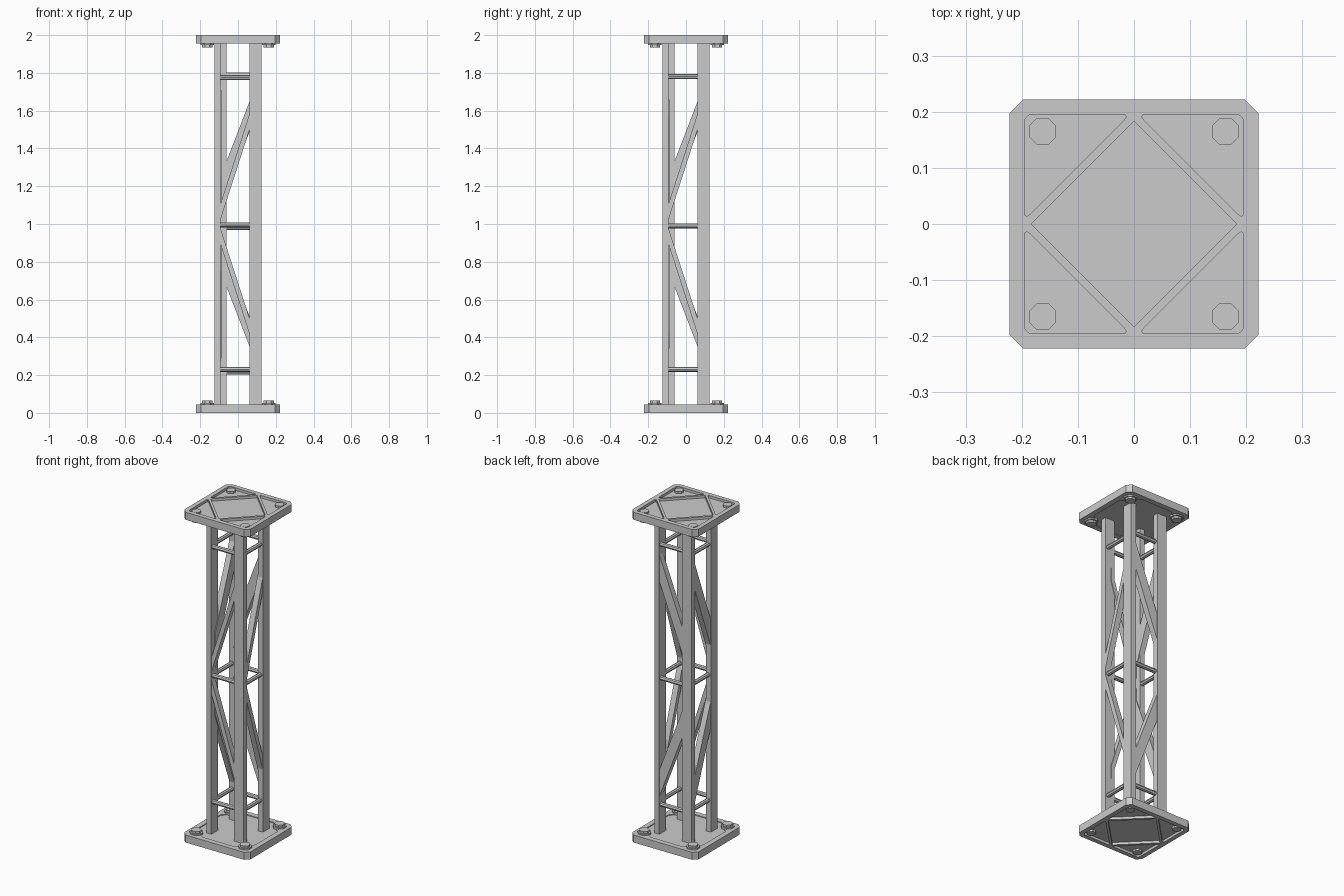
import bpy, bmesh, math
from mathutils import Vector, Matrix

if "Cube" in bpy.data.objects:
    bpy.data.objects.remove(bpy.data.objects["Cube"])


def prism(bm, pts, z0, z1):
    """Extruded polygon (counter-clockwise points)."""
    lo = [bm.verts.new((x, y, z0)) for x, y in pts]
    hi = [bm.verts.new((x, y, z1)) for x, y in pts]
    bm.faces.new(lo[::-1])
    bm.faces.new(hi)
    n = len(pts)
    for i in range(n):
        bm.faces.new((lo[i], lo[(i + 1) % n], hi[(i + 1) % n], hi[i]))


def box(bm, x0, x1, y0, y1, z0, z1):
    prism(bm, [(x0, y0), (x1, y0), (x1, y1), (x0, y1)], z0, z1)


def ring(r, n, cx=0, cy=0):
    return [(cx + r * math.cos(math.tau * (i + .5) / n),
             cy + r * math.sin(math.tau * (i + .5) / n)) for i in range(n)]


def rounded(pts, d):
    out = []
    for i, p in enumerate(pts):
        p = Vector(p)
        a = p + (Vector(pts[i - 1]) - p).normalized() * d
        b = p + (Vector(pts[(i + 1) % len(pts)]) - p).normalized() * d
        for t in (0, .33, .67, 1):
            out.append(tuple(a * (1 - t) ** 2 + p * 2 * t * (1 - t) + b * t * t))
    return out


def make(name, bm, mirror=False):
    """Object from bmesh; mirror copies it across the mid height z = 1."""
    if mirror:
        bmesh.ops.translate(bm, vec=(0, 0, -1), verts=bm.verts)
    bmesh.ops.recalc_face_normals(bm, faces=bm.faces)
    me = bpy.data.meshes.new(name)
    bm.to_mesh(me)
    bm.free()
    ob = bpy.data.objects.new(name, me)
    bpy.context.collection.objects.link(ob)
    if mirror:
        ob.location.z = 1
    return ob


def add_mirror(ob):
    m = ob.modifiers.new("mirror", 'MIRROR')
    m.use_axis = (False, False, True)
    m.use_mirror_merge = False


def octagon(h, c):
    return [(h - c, -h), (h, c - h), (h, h - c), (h - c, h),
            (c - h, h), (-h, h - c), (-h, c - h), (c - h, -h)]


# End plates with a diamond pocket and four corner pockets
T = 0.045
bm = bmesh.new()
prism(bm, octagon(.222, .025), 0, T)
plate = make("end_plates", bm, True)

bm = bmesh.new()
prism(bm, [(.183, 0), (0, .183), (-.183, 0), (0, -.183)], -.02, .015)
for sx in (1, -1):
    for sy in (1, -1):
        tri = [(.195 * sx, .008 * sy), (.195 * sx, .195 * sy), (.008 * sx, .195 * sy)]
        prism(bm, rounded(tri, .014), -.02, .015)
prism(bm, octagon(.19, .085), T - .005, T + .02)
cutter = make("pocket_cutter", bm, True)
cutter.hide_render = True

b = plate.modifiers.new("pockets", 'BOOLEAN')
b.operation = 'DIFFERENCE'
b.solver = 'EXACT'
b.object = cutter
bpy.context.view_layer.objects.active = plate
bpy.ops.object.modifier_apply(modifier=b.name)
bpy.data.objects.remove(cutter)
add_mirror(plate)

# Corner bolts: octagonal head in the pocket, washer and nut on the inner side
bm = bmesh.new()
for sx in (1, -1):
    for sy in (1, -1):
        x, y = .163 * sx, .165 * sy
        prism(bm, ring(.026, 8, x, y), .003, .02)
        prism(bm, ring(.038, 8, x, y), T - .005, T + .008)
        prism(bm, ring(.029, 8, x, y), T + .006, T + .02)
add_mirror(make("corner_bolts", bm, True))

# Flat-bar legs in a pinwheel
for i, name in enumerate(("front_right", "back_right", "back_left", "front_left")):
    bm = bmesh.new()
    box(bm, .06, .125, -.125, -.092, T - .015, 2 - T + .015)
    bmesh.ops.rotate(bm, verts=bm.verts, matrix=Matrix.Rotation(i * math.pi / 2, 3, 'Z'))
    make("leg_" + name, bm)


# Diagonal braces: side profile (u, z), extruded across the face depth
def brace(name, prof, depth, axis):
    bm = bmesh.new()
    prism(bm, prof, depth - .0175, depth + .0175)
    for v in bm.verts:
        u, z, d = v.co
        v.co = (u, d, z) if axis == 'x' else (d, u, z)
    add_mirror(make(name, bm, True))


def lower_profile(u0, u1, z0, slope, width):
    """Parallelogram, sloping down toward +u in the lower half."""
    z1 = z0 - slope * (u1 - u0)
    return [(u0, z0), (u0, z0 - width), (u1, z1 - width), (u1, z1)]


narrow = lower_profile(-.1, .085, 1.0, 3.1, .085)
wide = lower_profile(-.093, .105, .912, 2.6, .16)
brace("brace_front", narrow, -.106, 'x')
brace("brace_right", narrow, .106, 'y')
brace("brace_back", wide, .105, 'x')
brace("brace_left", wide, -.105, 'y')

# Horizontal rungs at three heights on every side
for side, heights in (("front", (.23, .995, 1.775)), ("right", (.23, .99, 1.78)),
                      ("back", (.215, .98, 1.79)), ("left", (.23, .99, 1.78))):
    bm = bmesh.new()
    k = ("front", "right", "back", "left").index(side)
    for z in heights:
        part = bmesh.ops.create_cone(bm, cap_ends=True, segments=8, radius1=.013,
                                     radius2=.013, depth=.19)["verts"]
        bmesh.ops.rotate(bm, verts=part, matrix=Matrix.Rotation(math.pi / 2, 3, 'Y'))
        bmesh.ops.translate(bm, verts=part, vec=(0, -.106, z))
        bmesh.ops.rotate(bm, verts=part, matrix=Matrix.Rotation(k * math.pi / 2, 3, 'Z'))
    make("rungs_" + side, bm)
